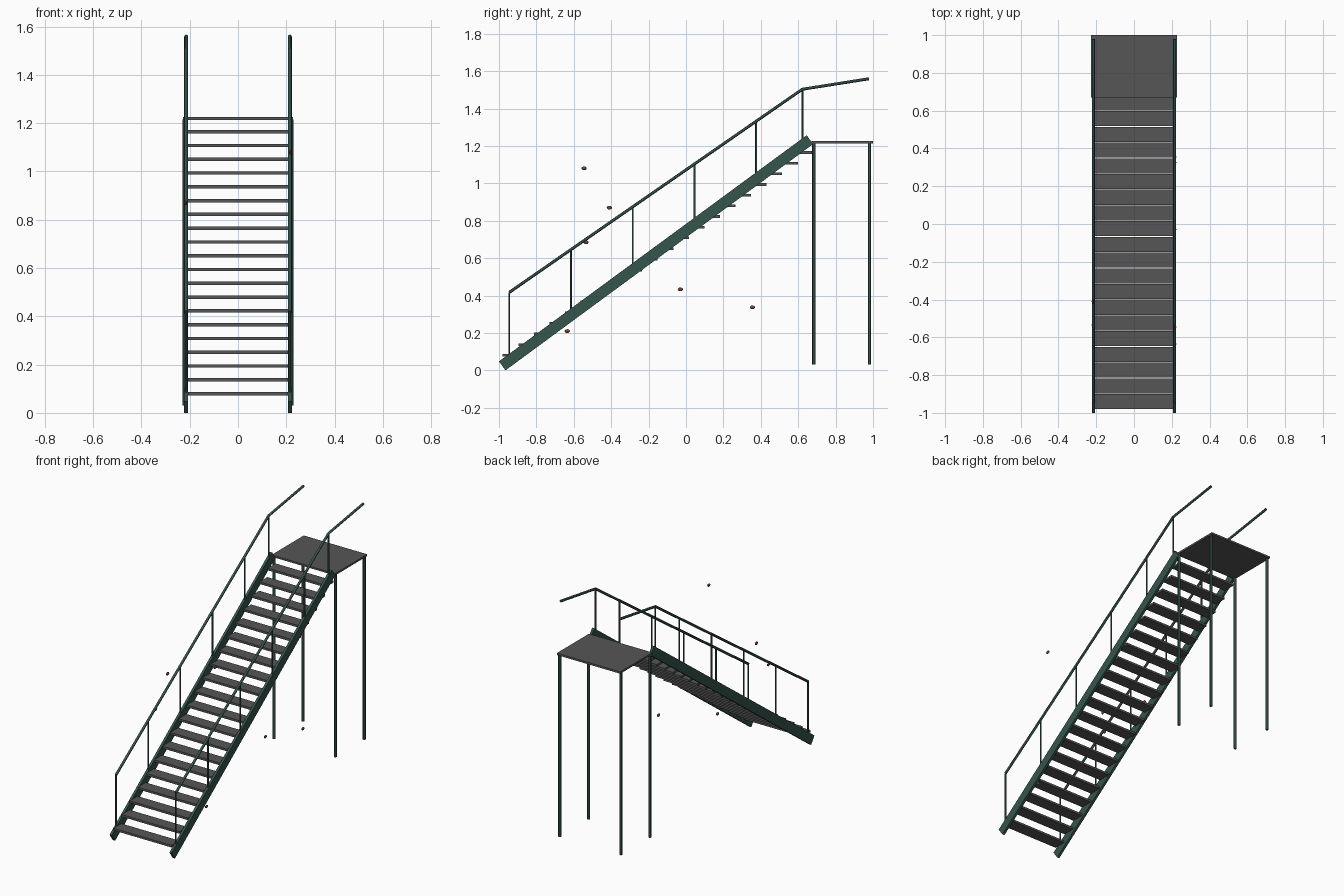
import bpy, bmesh
from mathutils import Vector

if "Cube" in bpy.data.objects:
    bpy.data.objects.remove(bpy.data.objects["Cube"])


def material(name, rgb):
    m = bpy.data.materials.new(name)
    m.diffuse_color = (*rgb, 1)
    m.use_nodes = True
    m.node_tree.nodes["Principled BSDF"].inputs["Base Color"].default_value = m.diffuse_color
    return m


GREEN = material("dark_green_paint", (0.035, 0.09, 0.075))
GREY = material("dark_steel", (0.09, 0.092, 0.09))
RUST = material("rust_brown", (0.16, 0.06, 0.025))


def finish(name, bm, mat, smooth=False):
    bmesh.ops.recalc_face_normals(bm, faces=bm.faces)
    me = bpy.data.meshes.new(name)
    bm.to_mesh(me)
    bm.free()
    ob = bpy.data.objects.new(name, me)
    bpy.context.collection.objects.link(ob)
    me.materials.append(mat)
    if smooth:
        bpy.ops.object.select_all(action='DESELECT')
        ob.select_set(True)
        bpy.context.view_layer.objects.active = ob
        bpy.ops.object.shade_smooth_by_angle()
    return ob


def slab(name, profile, x0, x1, mat):
    """Extrude a closed (y, z) profile from x0 to x1."""
    bm = bmesh.new()
    face = bm.faces.new([bm.verts.new((x0, y, z)) for y, z in profile])
    ext = bmesh.ops.extrude_face_region(bm, geom=[face])
    moved = [v for v in ext['geom'] if isinstance(v, bmesh.types.BMVert)]
    bmesh.ops.translate(bm, verts=moved, vec=(x1 - x0, 0, 0))
    return finish(name, bm, mat)


def rect(y0, y1, z0, z1):
    return [(y0, z0), (y1, z0), (y1, z1), (y0, z1)]


def tube(name, x, points, radius, mat):
    """Round bar through (y, z) points, with a mitred joint at each bend."""
    pts = [Vector((0, y, z)) for y, z in points]
    dirs = [(b - a).normalized() for a, b in zip(pts, pts[1:])]
    bm = bmesh.new()
    rings = []
    side = Vector((1, 0, 0))
    for i, p in enumerate(pts):
        d = (dirs[max(i - 1, 0)] + dirs[min(i, len(dirs) - 1)]).normalized()
        up = d.cross(side)
        circle = bmesh.ops.create_circle(bm, segments=12, radius=radius)['verts']
        for v in circle:
            v.co = p + side * (v.co.x + x) + up * v.co.y
        rings.append(circle)
    for a, b in zip(rings, rings[1:]):
        for j in range(12):
            k = (j + 1) % 12
            bm.faces.new((a[j], a[k], b[k], b[j]))
    bm.faces.new(rings[0])
    bm.faces.new(rings[-1])
    return finish(name, bm, mat, True)


# Treads
for i in range(20):
    y, z = -0.98 + i * 0.0832, 0.08 + i * 0.0571
    slab(f"tread_{i + 1}", rect(y, y + 0.08, z - 0.007, z + 0.007), -0.208, 0.208, GREY)

# Landing platform
slab("platform", rect(0.67, 1.0, 1.214, 1.226), -0.228, 0.228, GREY)

STRINGER = [(-0.965, 0.0), (0.68, 1.21), (0.645, 1.257), (-1.0, 0.048)]
RAIL = [(-0.945, 0.417), (0.622, 1.503), (0.978, 1.559)]


def rail_z(y):
    return 0.417 + (y + 0.945) * 0.693


def stringer_z(y):
    return 0.03 + (y + 0.98) * 0.7356


# Both sides: stringer, handrail, posts, platform legs
for s, side in ((-1, "left"), (1, "right")):
    slab(f"stringer_{side}", STRINGER, s * 0.207, s * 0.223, GREEN)
    tube(f"handrail_{side}", s * 0.215, RAIL, 0.008, GREEN)
    for i, y in enumerate((-0.945, -0.615, -0.285, 0.045, 0.375, 0.622)):
        tube(f"rail_post_{side}_{i + 1}", s * 0.215,
             [(y, stringer_z(y)), (y, rail_z(y))], 0.005, GREEN)
    for y, end in ((0.684, "front"), (0.981, "back")):
        tube(f"{end}_leg_{side}", s * 0.22, [(y, 0.03), (y, 1.216)], 0.009, GREEN)

# Loose rust patches beside the stair
PATCHES = [(1, -0.545, 1.08), (-1, -0.41, 0.87), (-1, -0.535, 0.685), (1, -0.03, 0.433),
           (1, 0.355, 0.337), (1, -0.635, 0.21), (1, 0.325, 0.975)]
for i, (s, y, z) in enumerate(PATCHES):
    bm = bmesh.new()
    bmesh.ops.create_uvsphere(bm, u_segments=12, v_segments=8, radius=1)
    bmesh.ops.scale(bm, verts=bm.verts, vec=(0.006, 0.014, 0.010))
    bmesh.ops.translate(bm, verts=bm.verts, vec=(s * 0.218, y, z))
    finish(f"rust_patch_{i + 1}", bm, RUST, True)
